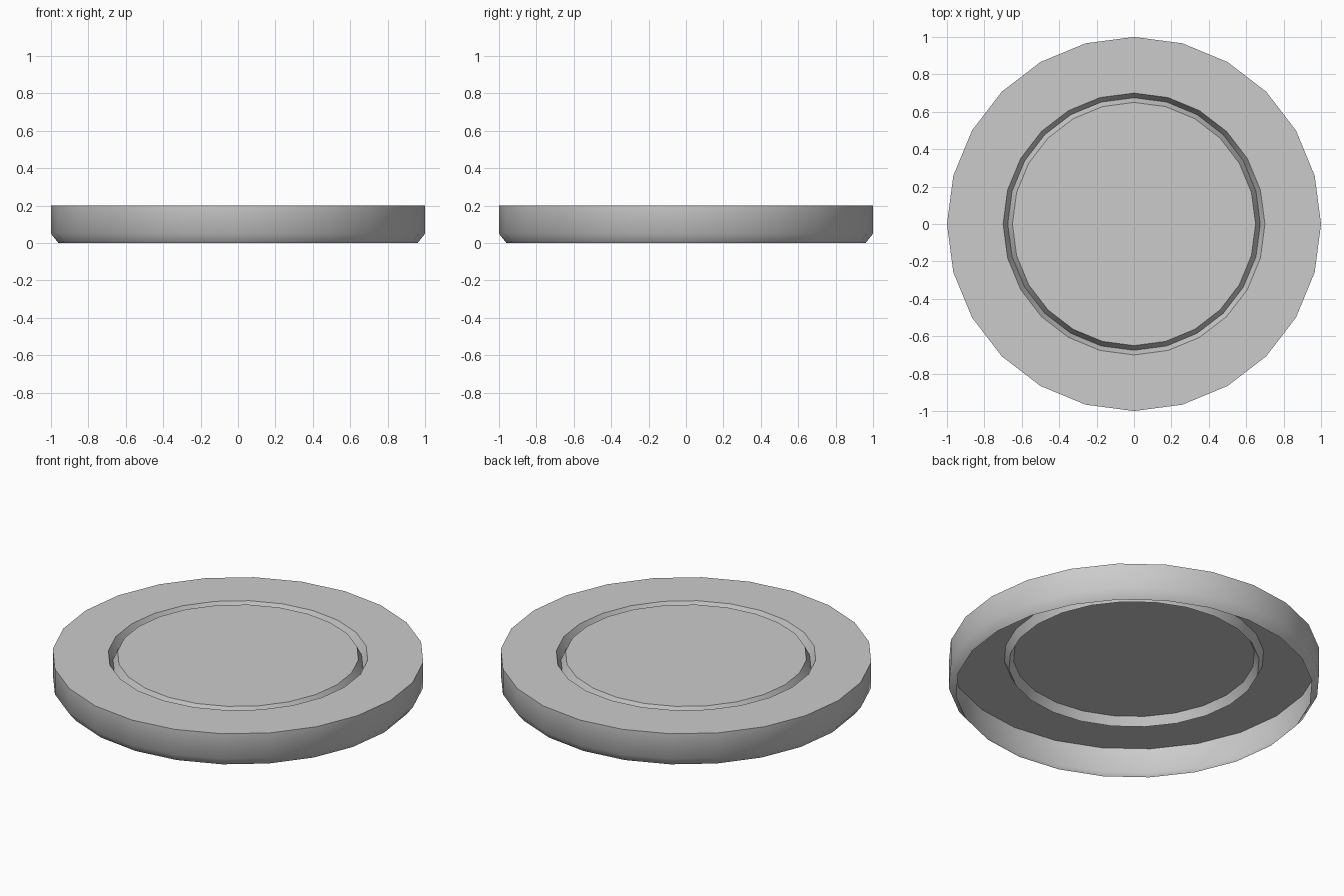
import bpy, bmesh
from math import cos, sin, pi, radians

if "Cube" in bpy.data.objects:
    bpy.data.objects.remove(bpy.data.objects["Cube"])

SIDES = 24
# Open-bottomed shell: chamfered foot, wall, flat rim, V groove, centre disc
PROFILE = [(0.96, 0.0), (1.0, 0.05), (1.0, 0.2), (0.7, 0.2), (0.675, 0.15), (0.65, 0.2)]

bm = bmesh.new()
rings = [[bm.verts.new((r * cos(2 * pi * i / SIDES), r * sin(2 * pi * i / SIDES), z))
          for i in range(SIDES)] for r, z in PROFILE]
for low, high in zip(rings, rings[1:]):
    for i in range(SIDES):
        j = (i + 1) % SIDES
        bm.faces.new((low[i], low[j], high[j], high[i]))
# Centre disc closes the top
bm.faces.new(rings[-1])

mesh = bpy.data.meshes.new("grooved_disc")
bm.to_mesh(mesh)
bm.free()
disc = bpy.data.objects.new("grooved_disc", mesh)
bpy.context.collection.objects.link(disc)

# Smooth wall and chamfer, crisp rim and groove
bpy.context.view_layer.objects.active = disc
disc.select_set(True)
bpy.ops.object.shade_smooth_by_angle(angle=radians(45))
